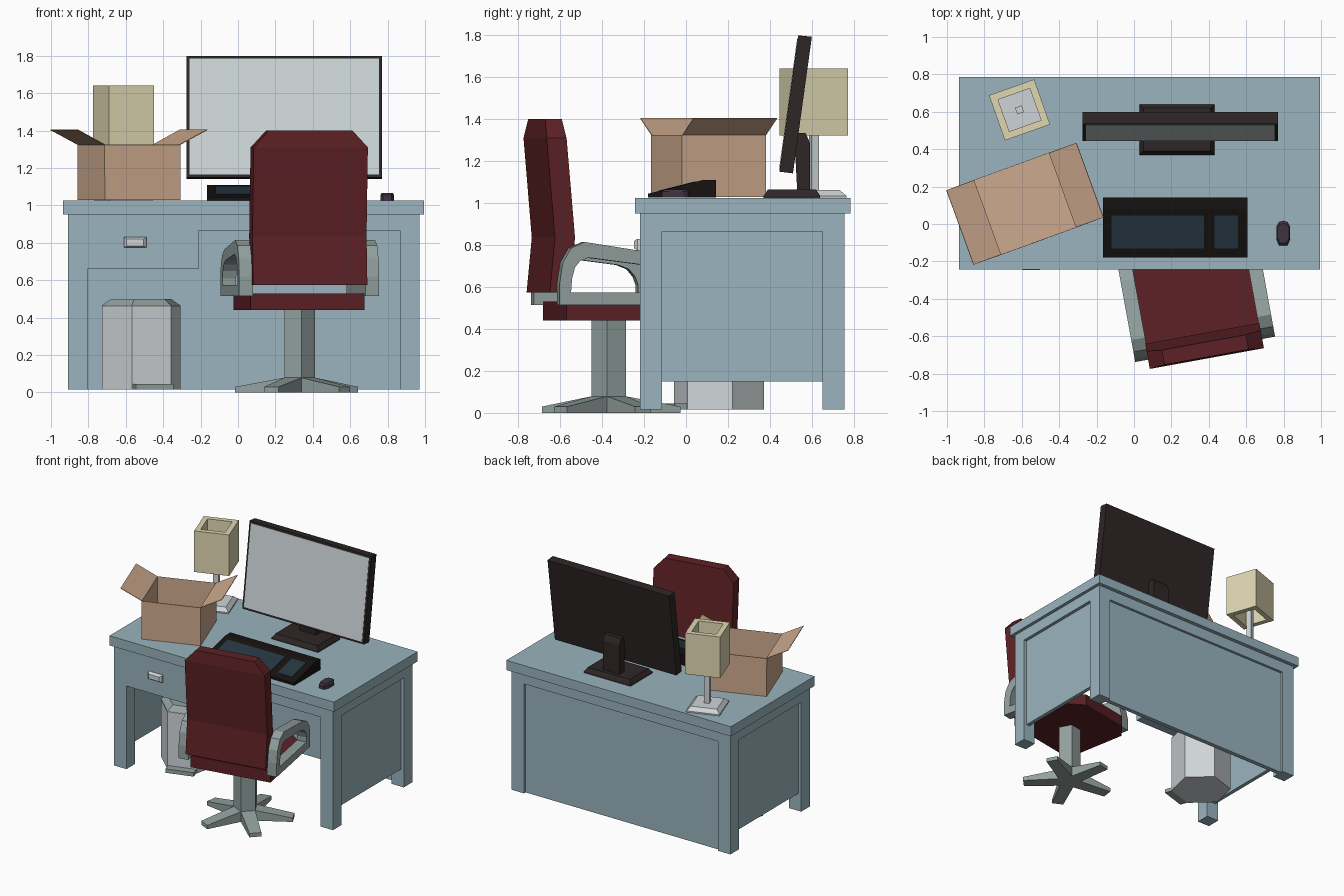
import bpy, bmesh, math

if "Cube" in bpy.data.objects:
    bpy.data.objects.remove(bpy.data.objects["Cube"])


def material(name, r, g, b):
    m = bpy.data.materials.new(name)
    m.diffuse_color = [(c / 255) ** 2.2 for c in (r, g, b)] + [1]
    m.use_nodes = True
    m.node_tree.nodes["Principled BSDF"].inputs["Base Color"].default_value = m.diffuse_color
    return m


BLUE = material("desk_paint", 152, 178, 188)
DARK = material("dark_plastic", 50, 42, 42)
BLACK = material("black_plastic", 28, 25, 24)
KEYS = material("key_blue", 42, 58, 68)
GLASS = material("screen_glass", 205, 214, 216)
RED = material("chair_red", 94, 38, 42)
METAL = material("chair_grey", 145, 160, 157)
LIGHT = material("light_grey", 205, 211, 214)
CREAM = material("lampshade_cream", 222, 214, 176)
CARD = material("cardboard", 204, 168, 140)
PLUM = material("mouse_plum", 68, 54, 66)


def loft(name, rings, mat, loc=(0, 0, 0), rot=0, cyclic=False):
    """Skin equal-length loops of points; cap the ends or close into a frame."""
    bm = bmesh.new()
    vs = [[bm.verts.new(p) for p in ring] for ring in rings]
    n = len(rings[0])
    pairs = list(zip(vs, vs[1:])) + ([(vs[-1], vs[0])] if cyclic else [])
    for a, b in pairs:
        for i in range(n):
            j = (i + 1) % n
            bm.faces.new((a[i], a[j], b[j], b[i]))
    if not cyclic:
        bm.faces.new(vs[0])
        bm.faces.new(vs[-1])
    bmesh.ops.recalc_face_normals(bm, faces=bm.faces)
    me = bpy.data.meshes.new(name)
    bm.to_mesh(me)
    bm.free()
    me.materials.append(mat)
    ob = bpy.data.objects.new(name, me)
    ob.location = loc
    ob.rotation_euler.z = math.radians(rot)
    bpy.context.collection.objects.link(ob)
    return ob


def rect(x0, x1, y0, y1, z):
    return [(x0, y0, z), (x1, y0, z), (x1, y1, z), (x0, y1, z)]


def ngon(n, r, z, start):
    return [(r * math.cos(math.radians(start + 360 * i / n)),
             r * math.sin(math.radians(start + 360 * i / n)), z) for i in range(n)]


def box(name, x0, x1, y0, y1, z0, z1, mat, **kw):
    return loft(name, [rect(x0, x1, y0, y1, z0), rect(x0, x1, y0, y1, z1)], mat, **kw)


def side_prism(name, profile, x0, x1, mat, **kw):
    """Extrude a (y, z) profile along x."""
    return loft(name, [[(x, y, z) for y, z in profile] for x in (x0, x1)], mat, **kw)


# Desk: top, legs, rails and recessed panels
box("desk_top", -.935, .995, -.243, .785, .95, 1.025, BLUE)
for x0, side in ((-.91, "left"), (.865, "right")):
    for y0, end in ((-.22, "front"), (.65, "back")):
        box(f"{end}_{side}_leg", x0, x0 + .105, y0, y0 + .105, .015, .95, BLUE)
    box(f"{side}_rail", x0, x0 + .105, -.115, .65, .865, .95, BLUE)
    px = x0 + (.025 if side == "left" else .05)
    box(f"{side}_panel", px, px + .03, -.115, .65, .15, .865, BLUE)
box("back_rail", -.805, .865, .65, .755, .865, .95, BLUE)
box("back_panel", -.805, .865, .70, .735, .015, .865, BLUE)
box("front_apron", -.21, .865, -.22, -.17, .865, .95, BLUE)
box("drawer", -.805, -.21, -.22, .70, .66, .95, BLUE)
loft("drawer_handle", [[(x, y, z) for x, z in ((-.55 - w, .802 - h), (-.55 + w, .802 - h),
                                               (-.55 + w, .802 + h), (-.55 - w, .802 + h))]
                       for y, w, h in ((-.215, .06, .028), (-.232, .06, .028), (-.247, .045, .018))], LIGHT)

# Monitor
side_prism("monitor_case", [(.445, 1.15), (.51, 1.142), (.60, 1.793), (.535, 1.80)], -.275, .77, DARK)
side_prism("monitor_screen", [(.444, 1.166), (.450, 1.166), (.536, 1.785), (.530, 1.785)], -.26, .755, GLASS)
side_prism("monitor_neck", [(.53, 1.06), (.59, 1.06), (.59, 1.29), (.57, 1.335), (.52, 1.335), (.52, 1.25)],
           .16, .30, DARK)
loft("monitor_base", [rect(.03, .43, .37, .64, 1.025), rect(.03, .43, .37, .64, 1.035),
                      rect(.05, .41, .39, .62, 1.065)], DARK)

# Keyboard and mouse
side_prism("keyboard", [(-.18, 1.027), (.142, 1.027), (.142, 1.11), (.08, 1.11), (-.18, 1.045)],
           -.165, .608, BLACK)
for name, x0, x1 in (("main_keys", -.12, .375), ("number_keys", .43, .555)):
    side_prism(name, [(-.13, 1.05), (.045, 1.094), (.045, 1.104), (-.13, 1.06)], x0, x1, KEYS)
outline = [(-.022, -.065), (.022, -.065), (.037, -.03), (.037, .035),
           (.022, .06), (0, .066), (-.022, .06), (-.037, .035), (-.037, -.03)]
loft("mouse", [[(x * s, y * s, z) for x, y in outline]
               for z, s in ((1.027, 1), (1.055, 1), (1.066, .8))], PLUM, loc=(.798, -.05, 0))

# Table lamp
lamp = dict(loc=(-.612, .61, 0), rot=19.5)


def square(r, z):
    return rect(-r, r, -r, r, z)


loft("lamp_base", [square(.122, 1.025), square(.122, 1.035), square(.095, 1.063)], LIGHT, **lamp)
loft("lamp_pole", [square(.019, 1.06), square(.019, 1.40)], LIGHT, **lamp)
loft("lamp_shade", [square(.128, 1.323), square(.128, 1.642), square(.09, 1.642), square(.09, 1.323)],
     CREAM, cyclic=True, **lamp)

# Open cardboard box: folded strip with flaps, plus two end walls
strip = [(-.37, .375), (-.214, .295), (-.214, 0), (.214, 0), (.214, .295), (.37, .375)]
bm = bmesh.new()
rows = [[bm.verts.new((x, y, z)) for x, z in strip] for y in (-.212, .212)]
for i in range(5):
    bm.faces.new((rows[0][i], rows[0][i + 1], rows[1][i + 1], rows[1][i]))
for row in rows:
    bm.faces.new(row[1:5])
bmesh.ops.recalc_face_normals(bm, faces=bm.faces)
mesh = bpy.data.meshes.new("cardboard_box")
bm.to_mesh(mesh)
bm.free()
mesh.materials.append(CARD)
carton = bpy.data.objects.new("cardboard_box", mesh)
carton.location = (-.583, .108, 1.03)
carton.rotation_euler.z = math.radians(20)
bpy.context.collection.objects.link(carton)
thick = carton.modifiers.new("card_thickness", "SOLIDIFY")
thick.thickness = .004
thick.offset = 0

# Hexagonal waste bin with lid and pedal
bin_at = dict(loc=(-.518, .157, 0))
loft("bin_body", [ngon(6, .22, z, 17) for z in (.015, .465)], LIGHT, **bin_at)
loft("bin_lid", [ngon(6, .222, .463, 17), ngon(6, .168, .50, 17)], METAL, **bin_at)
box("bin_pedal", -.105, .105, -.25, -.17, .015, .045, METAL, rot=17, **bin_at)

# Office chair, turned slightly
chair = dict(loc=(.325, -.365, 0), rot=10.3)
loft("chair_column", [ngon(5, .088, z, -90) for z in (0.0, .44)], METAL, **chair)
for i in range(5):
    arm = [[(r, -w, 0), (r, w, 0), (r, w, h), (r, -w, h)]
           for r, w, h in ((.065, .052, .08), (.337, .043, .03))]
    loft(f"chair_foot_{i + 1}", arm, METAL, loc=chair["loc"], rot=chair["rot"] + 18 + 72 * i)
seat = [(-.31, -.265), (.31, -.265), (.31, .25), (.21, .34), (-.21, .34), (-.31, .25)]
loft("chair_seat", [[(x, y, z) for x, y in seat] for z in (.44, .53)], RED, **chair)
loft("chair_back", [rect(-w, w, y0, y1, z) for z, w, y0, y1 in
                    ((.575, .31, -.345, -.25), (.835, .31, -.32, -.223),
                     (1.31, .31, -.36, -.264), (1.40, .228, -.352, -.272))], RED, **chair)
outer = [(-.31, .515), (-.31, .62), (-.295, .715), (-.255, .785), (-.19, .815),
         (.13, .765), (.20, .735), (.24, .68), (.255, .61), (.255, .515)]
inner = [(-.255, .575), (-.25, .64), (-.235, .695), (-.21, .725), (-.17, .74),
         (.10, .705), (.15, .685), (.18, .65), (.195, .61), (.195, .575)]
for side, s in (("left", -1), ("right", 1)):
    loft(f"chair_{side}_armrest", [[(s * x, y, z) for y, z in p] for x, p in
                                   ((.305, outer), (.38, outer), (.38, inner), (.305, inner))],
         METAL, cyclic=True, **chair)
